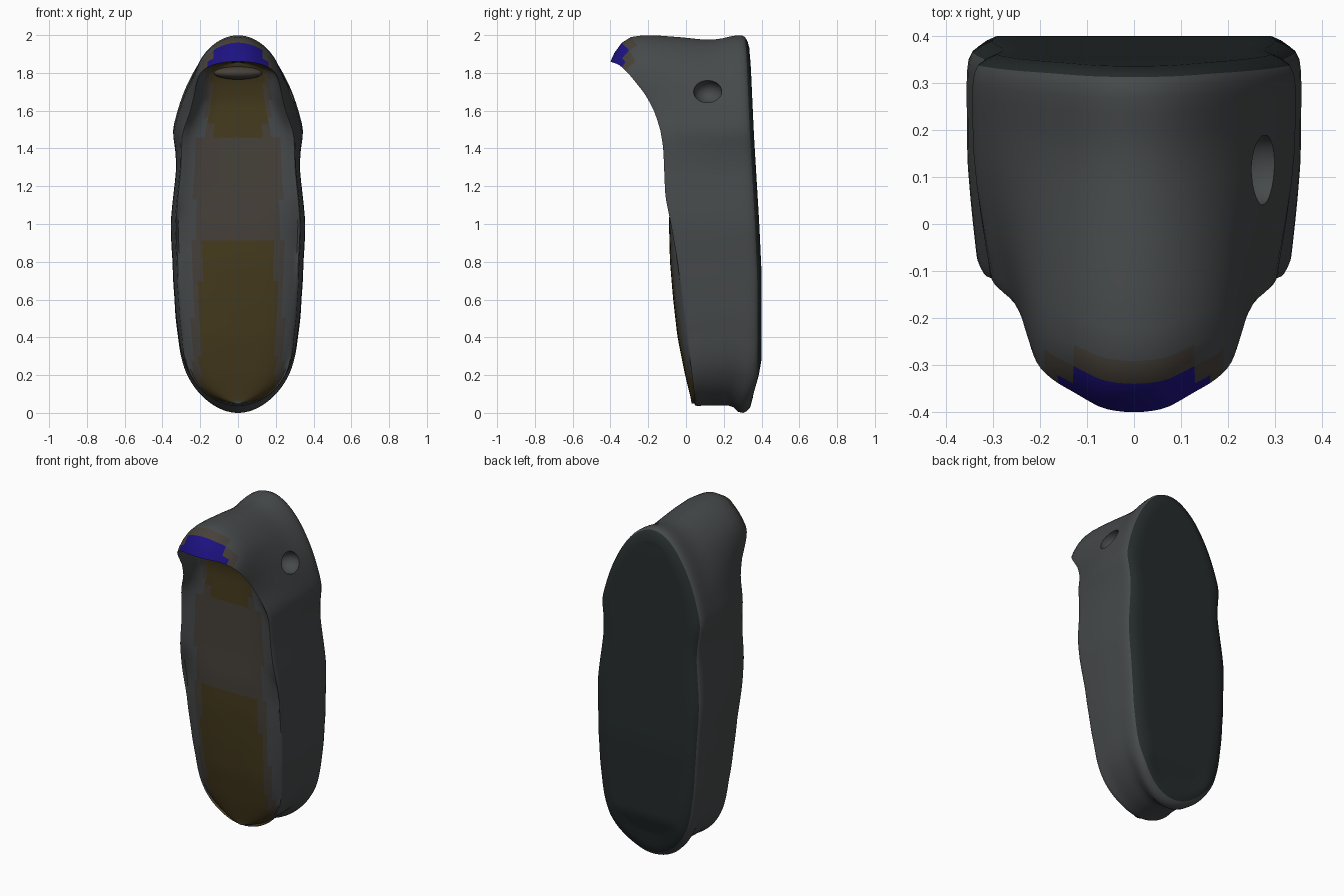
import bpy, bmesh, math

if "Cube" in bpy.data.objects:
    bpy.data.objects.remove(bpy.data.objects["Cube"])

def interp(tab, v, soft=0.03):
    # softened lookup in a list of (position, value)
    def lin(q):
        if q <= tab[0][0]:
            return tab[0][1]
        for (a, fa), (b, fb) in zip(tab, tab[1:]):
            if q <= b:
                return fa + (fb - fa) * (q - a) / (b - a)
        return tab[-1][1]
    return sum(lin(v + soft * k / 2) for k in (-2, -1, 0, 1, 2)) / 5

def material(name, rgb):
    m = bpy.data.materials.new(name)
    m.diffuse_color = (*rgb, 1)
    m.use_nodes = True
    m.node_tree.nodes["Principled BSDF"].inputs["Base Color"].default_value = m.diffuse_color
    return m

GREY, DARK, OCHRE, BROWN, BLUE = range(5)
mats = [material("grey", (.062, .068, .07)), material("dark", (.018, .024, .025)),
        material("ochre", (.062, .044, .013)), material("brown", (.062, .052, .042)),
        material("blue", (.012, .006, .22))]

# front outline: half width relative to an ellipse
WIDTH = [(0, .46), (.1, .468), (.2, .455), (.4, .4), (.6, .37), (.8, .357), (1, .36), (1.2, .347),
         (1.3, .345), (1.4, .365), (1.5, .404), (1.7, .406), (2, .395)]
# narrowing of the front rim
NARROW = [(0, 1.02), (.15, .96), (.4, .92), (1.3, .93), (1.42, .9), (1.55, .81), (1.65, .79), (1.75, .84),
          (1.85, .98), (1.92, 1.1), (2, 1.1)]
# back plane, rim line and front surface as y over height
BACK = [(0, .36), (.15, .4), (.7, .4), (1, .388), (1.5, .36), (1.9, .343), (2, .335)]
RIM = [(0, .045), (.06, .045), (.2, .03), (.4, .005), (.6, -.02), (.8, -.045), (1, -.08), (1.15, -.11),
       (1.4, -.12), (1.5, -.135), (1.6, -.165), (1.7, -.21), (1.8, -.27), (1.9, -.325), (1.96, -.36), (2, -.405)]
FACE = [(0, .03), (.06, .03), (.2, -.005), (.4, -.045), (.6, -.068), (.8, -.085), (1, -.09),
        (1.15, -.085), (1.4, -.085), (1.65, -.085), (1.75, -.11), (1.86, -.16)]
# rings from back to rim: t, width scale, lower z scale, upper z scale
RINGS = [(0, .84, .86, .93), (.02, .9, .92, .965), (.05, .955, .97, .99), (.09, .98, .99, .999),
         (.14, .988, 1, .998), (.2, .99, .995, .993), (.27, .99, .97, .983), (.35, .99, .96, .976),
         (.45, .995, .96, .978), (.58, 1, .96, .988), (.72, 1, .96, .997), (.82, 1, .962, .999),
         (.89, 1, .963, .99), (.94, 1, .963, .96), (.98, 1, .96, .905), (1, .985, .955, .86)]
N = 72

def ring(bm, fn):
    vs = []
    for i in range(2 * N):
        a = math.pi * i / N
        z0 = 1 - math.cos(a)
        x0 = math.sin(a) * interp(WIDTH, z0)
        vs.append(bm.verts.new(fn(x0, z0)))
    return vs

def squash(z, lo, hi, front=0):
    k = hi if z > 1 else lo
    if front:  # flatten only towards the ends
        k = 1 - (1 - k) * (1 - front + front * (z - 1) ** 4)
    return 1 + (z - 1) * k

def side(t, w, lo, hi):
    front = max(0, (t - .82) / .18)
    taper = max(0, (t - .3) / .7) ** 1.6
    def fn(x, z):
        b = interp(BACK, z)
        depth = b - interp(RIM, z, .015)
        w2 = w * (1 + (interp(NARROW, z, .06) - 1) * taper)
        return x * w2, b - .45 * t - (depth - .45) * t * t, squash(z, lo, hi, front)
    return fn

def cap_back(s):
    return lambda x, z: (x * .84 * s, interp(BACK, z), squash(z, .86, .93))

def cap_front(s):
    def fn(x, z):
        z1 = squash(z, .955 - .004 * (s < .99), .855, 1)
        y = interp(FACE, z1)
        lower = max(0, min(1, (1.1 - z1) / .2))
        # rounded front below, bowl-shaped opening above
        bowl = (interp(RIM, z, .015) - y) * s ** 6 * (1 - .7 * max(0, min(1, (z - 1.7) / .2)))
        return x * s * interp(NARROW, z, .06) * .97, y + .045 * s ** 4 * lower + (1 - lower) * bowl, z1
    return fn

# main body: back sole, side wall, hood and front face
bm = bmesh.new()
rows = [(cap_back(s), DARK) for s in (0, .3, .6, .85)]
rows += [(side(*r), DARK if r[0] < .03 else GREY) for r in RINGS]
rows += [(cap_front(s), OCHRE) for s in (.98, .92, .85, .77, .69, .6, .45, .3, .12, 0)]
loops = [(ring(bm, f), m) for f, m in rows]
for (a, m), (b, m2) in zip(loops, loops[1:]):
    for i in range(2 * N):
        j = (i + 1) % (2 * N)
        f = bm.faces.new((a[i], a[j], b[j], b[i]))
        c = f.calc_center_median()
        f.material_index = m
        if OCHRE in (m, m2):
            x, z = abs(c.x), c.z
            if z > 1.45:
                f.material_index = OCHRE if x < .14 else BROWN if x < .17 else GREY
            elif z > .9:
                f.material_index = BROWN if x < .23 else GREY
            else:
                f.material_index = GREY if z < .06 else OCHRE if x < .2 else BROWN if x < .24 else GREY
        elif m == GREY and c.z > 1.75 and abs(c.x) < .19:
            f.material_index = BLUE if c.y < -.325 else BROWN if c.y < -.28 else GREY
bmesh.ops.remove_doubles(bm, verts=bm.verts, dist=.0004)
bmesh.ops.recalc_face_normals(bm, faces=bm.faces)
me = bpy.data.meshes.new("slipper_body")
bm.to_mesh(me)
bm.free()
for m in mats:
    me.materials.append(m)
body = bpy.data.objects.new("slipper_body", me)
bpy.context.collection.objects.link(body)

def ellipsoid(name, loc, scale, mat):
    bpy.ops.mesh.primitive_uv_sphere_add(segments=24, ring_count=14, radius=1, location=loc)
    o = bpy.context.object
    o.name = name
    o.scale = scale
    o.data.materials.append(mats[mat])
    bpy.ops.object.shade_smooth()
    return o

# hole in the right side
cutter = ellipsoid("side_hole_cutter", (.27, .115, 1.70), (.08, .075, .062), GREY)
cutter.hide_render = True
cut = body.modifiers.new("side_hole", 'BOOLEAN')
cut.operation = 'DIFFERENCE'
cut.object = cutter
cut.solver = 'EXACT'
bpy.ops.object.select_all(action='DESELECT')
body.select_set(True)
bpy.context.view_layer.objects.active = body
bpy.ops.object.modifier_apply(modifier=cut.name)
bpy.data.objects.remove(cutter)
bpy.ops.object.shade_smooth_by_angle(angle=math.radians(45))

# soft fold under the hood
ellipsoid("inner_fold", (0, -.13, 1.8), (.13, .06, .035), BROWN)
